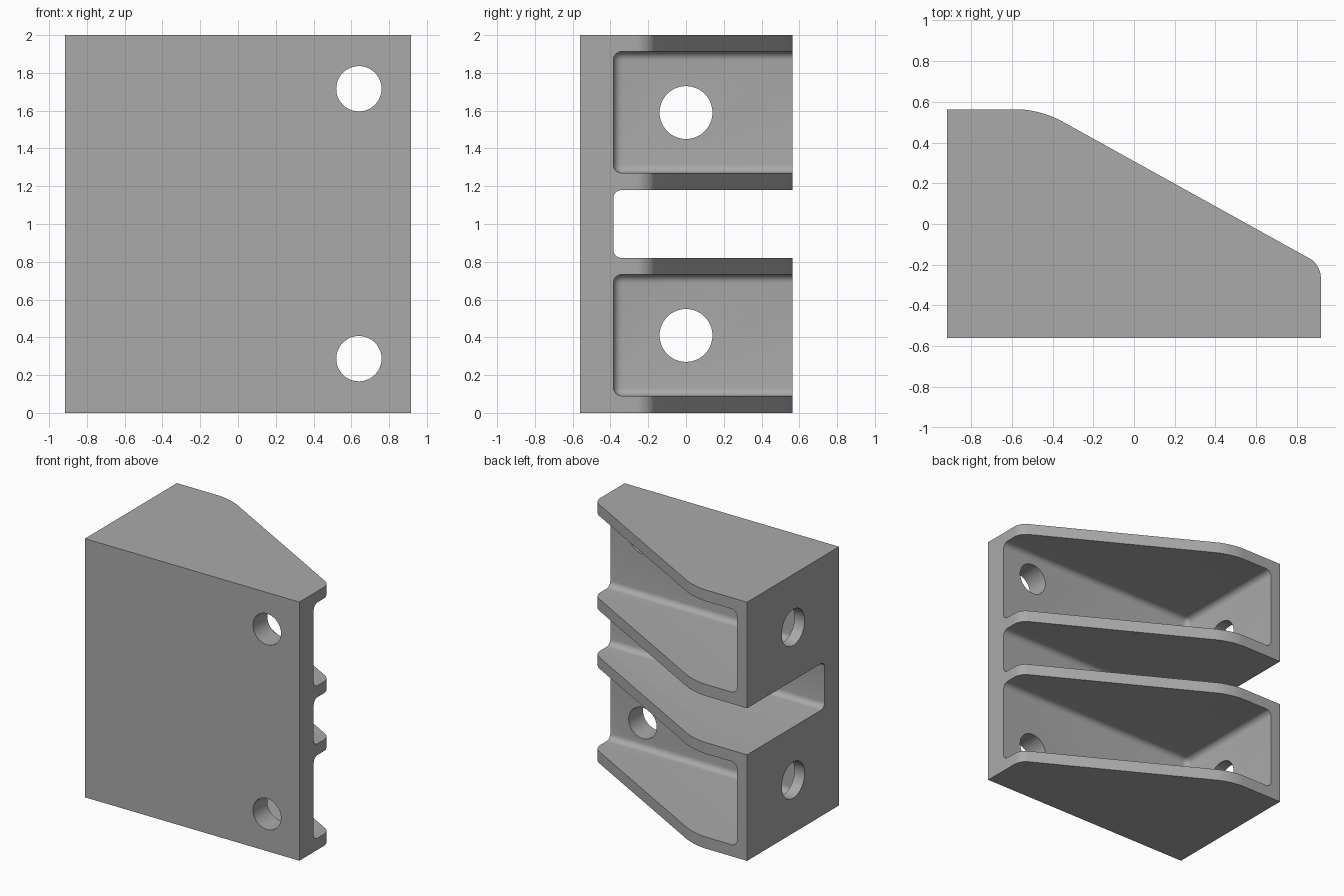
import bpy, bmesh
from math import radians
from mathutils import Matrix, Vector

default = bpy.data.objects.get("Cube")
if default:
    bpy.data.objects.remove(default, do_unlink=True)

grey = bpy.data.materials.new("plain grey")
grey.use_nodes = True
colour = (0.4, 0.4, 0.4, 1)
grey.diffuse_color = colour
grey.node_tree.nodes["Principled BSDF"].inputs["Base Color"].default_value = colour


def make_object(name, bm):
    bmesh.ops.recalc_face_normals(bm, faces=bm.faces)
    mesh = bpy.data.meshes.new(name)
    bm.to_mesh(mesh)
    bm.free()
    mesh.materials.append(grey)
    obj = bpy.data.objects.new(name, mesh)
    bpy.context.collection.objects.link(obj)
    return obj


def box_cutter(name, low, high, radius):
    """Box between two corners, with rounded edges."""
    low, high = Vector(low), Vector(high)
    bm = bmesh.new()
    place = Matrix.Translation((low + high) / 2) @ Matrix.Diagonal((*(high - low), 1))
    bmesh.ops.create_cube(bm, size=1, matrix=place)
    bmesh.ops.bevel(bm, geom=bm.edges[:], offset=radius, segments=6,
                    profile=0.5, affect='EDGES')
    return make_object(name, bm)


def hole_cutter(name, centre, radius, depth, axis):
    bm = bmesh.new()
    turn = Matrix.Rotation(radians(90), 4, 'Y' if axis == 'X' else 'X')
    bmesh.ops.create_cone(bm, cap_ends=True, segments=48, radius1=radius, radius2=radius,
                          depth=depth, matrix=Matrix.Translation(centre) @ turn)
    return make_object(name, bm)


# Solid body: tapered outline raised to full height
outline = [(-0.917, -0.56), (0.917, -0.56), (0.917, -0.20), (-0.46, 0.563), (-0.917, 0.563)]
bm = bmesh.new()
base = bm.faces.new([bm.verts.new((x, y, 0)) for x, y in outline])
raised = bmesh.ops.extrude_face_region(bm, geom=[base])["geom"]
bmesh.ops.translate(bm, vec=(0, 0, 2),
                    verts=[g for g in raised if isinstance(g, bmesh.types.BMVert)])

# Round the two upright edges of the sloped side
for (x, y), size in ((outline[2], 0.06), (outline[3], 0.11)):
    upright = [e for e in bm.edges
               if all((v.co.xy - Vector((x, y))).length < 0.001 for v in e.verts)]
    bmesh.ops.bevel(bm, geom=upright, offset=size, segments=8, profile=0.5, affect='EDGES')
bracket = make_object("gusset_bracket", bm)

# Middle slot, two pockets, and holes through the plate and the end wall
fillet = 0.045
plate_back = -0.385
cutters = [box_cutter("slot_cutter", (-1.2, plate_back, 0.82), (1.2, 0.9, 1.18), fillet)]
for label, bottom, plate_z, wall_z in (("lower", 0.09, 0.287, 0.41),
                                       ("upper", 1.27, 1.716, 1.59)):
    cutters += [
        box_cutter(label + "_pocket_cutter", (-0.83, plate_back, bottom),
                   (1.2, 0.9, bottom + 0.643), fillet),
        hole_cutter(label + "_plate_hole_cutter", (0.64, -0.5, plate_z), 0.12, 0.5, 'Y'),
        hole_cutter(label + "_wall_hole_cutter", (-0.9, 0, wall_z), 0.14, 0.5, 'X'),
    ]

bpy.ops.object.select_all(action='DESELECT')
bracket.select_set(True)
bpy.context.view_layer.objects.active = bracket
for cutter in cutters:
    cut = bracket.modifiers.new(cutter.name, 'BOOLEAN')
    cut.operation = 'DIFFERENCE'
    cut.solver = 'EXACT'
    cut.object = cutter
    bpy.ops.object.modifier_apply(modifier=cut.name)
for cutter in cutters:
    bpy.data.objects.remove(cutter, do_unlink=True)

bpy.ops.object.shade_smooth_by_angle(angle=radians(30))
